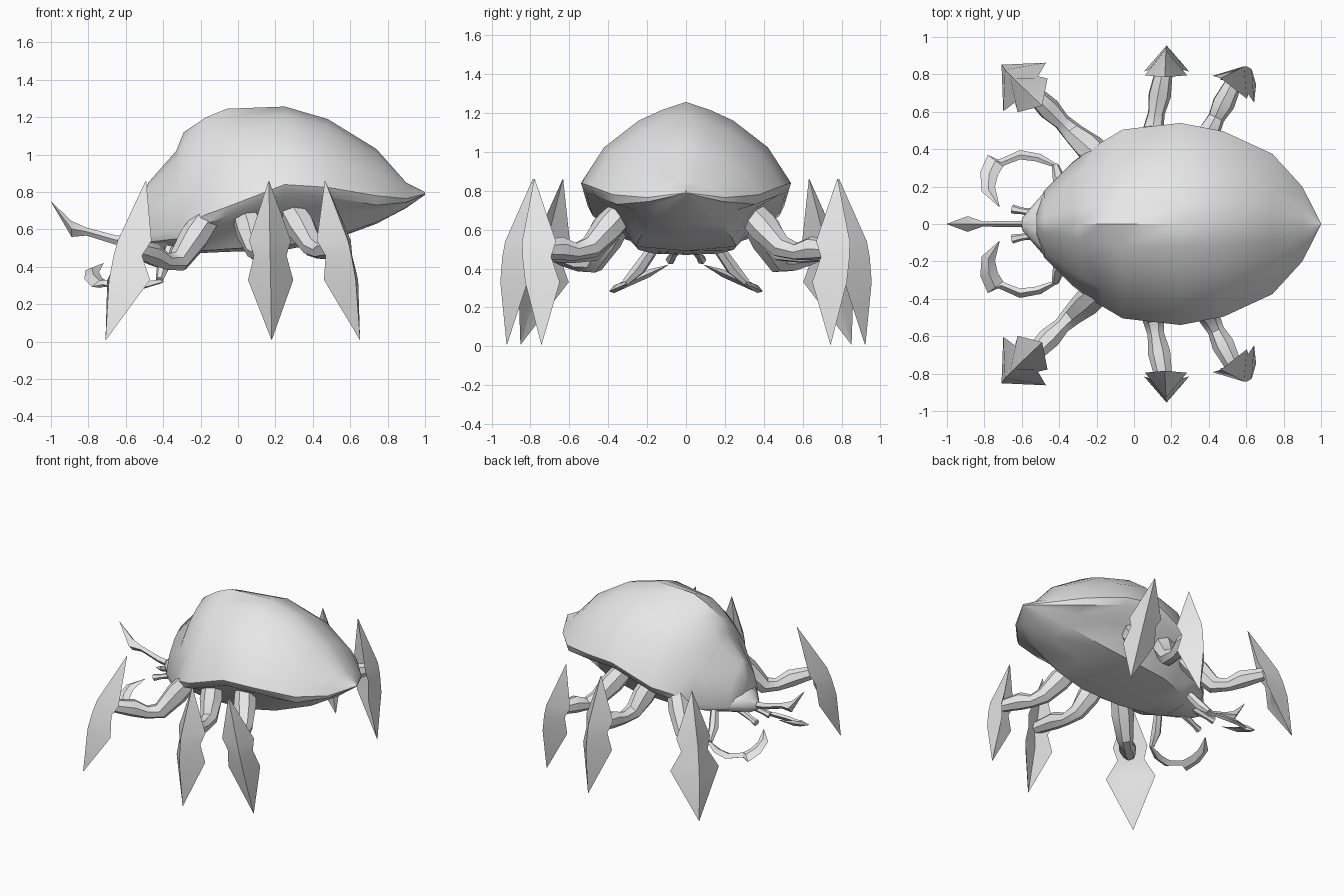
import bpy, bmesh, math
from mathutils import Vector

if "Cube" in bpy.data.objects:
    bpy.data.objects.remove(bpy.data.objects["Cube"])

grey = bpy.data.materials.new("shell grey")
grey.diffuse_color = (0.8, 0.8, 0.8, 1)
grey.use_nodes = True
grey.node_tree.nodes["Principled BSDF"].inputs["Base Color"].default_value = grey.diffuse_color


def loft(name, rings, angle=35):
    """Skin a list of equal-length closed rings and cap both ends."""
    bm = bmesh.new()
    rows = [[bm.verts.new(p) for p in r] for r in rings]
    n = len(rows[0])
    for a, b in zip(rows, rows[1:]):
        for i in range(n):
            j = (i + 1) % n
            bm.faces.new((a[i], a[j], b[j], b[i]))
    bm.faces.new(rows[0])
    bm.faces.new(rows[-1])
    bmesh.ops.remove_doubles(bm, verts=bm.verts, dist=0.0005)
    bmesh.ops.recalc_face_normals(bm, faces=bm.faces)
    me = bpy.data.meshes.new(name)
    bm.to_mesh(me)
    bm.free()
    me.materials.append(grey)
    ob = bpy.data.objects.new(name, me)
    bpy.context.collection.objects.link(ob)
    bpy.ops.object.select_all(action='DESELECT')
    ob.select_set(True)
    bpy.context.view_layer.objects.active = ob
    bpy.ops.object.shade_smooth_by_angle(angle=math.radians(angle))
    return ob


def tube(name, pts, radii, sides=7):
    """Tapered limb through points, one radius each."""
    ps = [Vector(p) for p in pts]
    rings = []
    for i, p in enumerate(ps):
        t = (ps[min(i + 1, len(ps) - 1)] - ps[max(i - 1, 0)]).normalized()
        u = t.cross(Vector((0.1, 0.05, 1))).normalized()
        v = t.cross(u)
        rings.append([p + radii[i] * (u * math.cos(a) + v * math.sin(a))
                      for a in (k * math.tau / sides for k in range(sides))])
    return loft(name, rings, 40)


def flip(pts, s):
    return [(p[0], p[1] * s, p[2]) for p in pts]


SIDES = ((1, "left"), (-1, "right"))

# Body: domed shell, rim lip and belly; stations of x, half width, top, rim, bottom
stations = [
    (-0.52, 0.06, 0.73, 0.60, 0.53), (-0.48, 0.18, 0.85, 0.56, 0.49),
    (-0.33, 0.33, 1.02, 0.60, 0.47), (-0.29, 0.36, 1.12, 0.62, 0.47),
    (-0.17, 0.44, 1.20, 0.68, 0.475), (-0.06, 0.505, 1.245, 0.72, 0.48),
    (0.25, 0.54, 1.257, 0.84, 0.49), (0.48, 0.495, 1.19, 0.825, 0.535),
    (0.74, 0.375, 1.03, 0.78, 0.63), (0.90, 0.20, 0.85, 0.765, 0.715),
    (1.0, 0.003, 0.80, 0.79, 0.785)]
dome = [(0, 1), (0.23, 0.90), (0.45, 0.77), (0.78, 0.44), (1, 0)]
belly = [(0.7, 0.7), (0.48, 0.08), (0, 0)]
rings = []
for x, w, top, rim, bot in stations:
    lip = rim - min(0.05, (rim - bot) * 0.4)
    half = [(w * a, rim + (top - rim) * b) for a, b in dome]
    half.append((w * 0.95, lip))
    half += [(w * a, bot + (lip - bot) * b) for a, b in belly]
    ring = half + [(-y, z) for y, z in reversed(half[1:-1])]
    rings.append([(x, y, z) for y, z in ring])
loft("shell_body", rings, 38)

# Head: tapered ellipses under the front of the shell
rings = []
for x, w, z, h in [(-0.38, 0.22, 0.55, 0.08), (-0.48, 0.17, 0.56, 0.09),
                   (-0.55, 0.09, 0.545, 0.07), (-0.60, 0.03, 0.53, 0.03)]:
    angles = [k * math.tau / 10 for k in range(10)]
    rings.append([(x, w * math.cos(a), z + h * math.sin(a)) for a in angles])
loft("head", rings, 40)

# Horn: thin stalk ending in an upturned arrow blade
rings = []
for x, w, lo, hi in [(-0.50, 0.02, 0.50, 0.55), (-0.66, 0.016, 0.52, 0.57),
                     (-0.81, 0.014, 0.567, 0.61), (-0.89, 0.042, 0.56, 0.645),
                     (-1.0, 0.001, 0.748, 0.75)]:
    m = (lo + hi) / 2
    rings.append([(x, -w, m), (x, 0, hi), (x, w, m), (x, 0, lo)])
loft("horn", rings, 30)

# Pincers: flat crescents swept round a centre, tilted down outwards (angle, outer, inner)
crescent = [(18, 0.225, 0.20), (50, 0.175, 0.125), (90, 0.155, 0.105), (138, 0.155, 0.11),
            (143, 0.215, 0.112), (170, 0.215, 0.12), (198, 0.215, 0.14), (234, 0.186, 0.184)]
for s, side in SIDES:
    rings = []
    for deg, r_out, r_in in crescent:
        a = math.radians(deg)
        t = min(0.02, (r_out - r_in) * 0.4)
        quad = []
        for r, lift in ((r_out, 0), ((r_out + r_in) / 2, t), (r_in, 0), ((r_out + r_in) / 2, -t)):
            y = 0.24 + r * math.sin(a)
            quad.append((-0.61 + r * math.cos(a), y, 0.46 - 0.45 * y + lift))
        rings.append(flip(quad, s))
    loft("pincer_" + side, rings, 30)
    # Pincer root and mouth feeler
    tube("pincer_root_" + side, flip([(-0.36, 0.17, 0.50), (-0.40, 0.24, 0.40),
         (-0.42, 0.31, 0.33)], s), (0.03, 0.035, 0.02), 6)
    tube("feeler_" + side, flip([(-0.48, 0.05, 0.50), (-0.60, 0.07, 0.46),
         (-0.65, 0.08, 0.445)], s), (0.028, 0.018, 0.025), 6)


def limb(name, hip, knee, ankle, s):
    """Thick thigh, pinched knee, swollen shin."""
    h, k, a = Vector(hip), Vector(knee), Vector(ankle)
    pts = [h, h.lerp(k, 0.5), k, k.lerp(a, 0.28) - Vector((0, 0, 0.02)), k.lerp(a, 0.55), a]
    tube(name, flip(pts, s), (0.07, 0.08, 0.06, 0.046, 0.062, 0.045))


# Foot blade profile: z, width share, ridge offset, wing offset
blade = [(0.86, 0.01, 0.003, 0), (0.54, 1, 0.145, 0.01), (0.46, 0.78, 0.16, 0.04),
         (0.33, 1.08, 0.17, 0.03), (0.01, 0.01, 0.138, 0.135)]


def foot(name, facing, reach, lean, slide, width, s):
    """Ridged spear blade facing outwards; slide moves it sideways from top to tip."""
    out = Vector((*facing, 0)).normalized()
    along = Vector((out.y, -out.x, 0))
    rings = []
    for z, share, ridge, wing in blade:
        t = (0.86 - z) / 0.85
        base = reach + lean * t
        c = slide[0] + (slide[1] - slide[0]) * t
        hw = share * (width[0] if z > 0.4 else width[1])
        quad = [(base + ridge, c), (base + wing, c + hw),
                (base + wing + (ridge - wing) * 0.3, c), (base + wing, c - hw)]
        rings.append(flip([out * o + along * q + Vector((0, 0, z)) for o, q in quad], s))
    loft(name, rings, 30)


# Three pairs of legs
for s, side in SIDES:
    limb("front_limb_" + side, (-0.15, 0.33, 0.68), (-0.32, 0.48, 0.43), (-0.56, 0.72, 0.50), s)
    limb("middle_limb_" + side, (0.03, 0.34, 0.70), (0.10, 0.49, 0.49), (0.165, 0.85, 0.50), s)
    limb("rear_limb_" + side, (0.28, 0.31, 0.71), (0.40, 0.49, 0.51), (0.54, 0.77, 0.50), s)
    foot("front_foot_" + side, (-0.75, 0.66), 0.787, 0.17, (0.15, 0.172), (0.12, 0.16), s)
    foot("middle_foot_" + side, (0, 1), 0.785, 0, (0.165, 0.18), (0.112, 0.112), s)
    foot("rear_foot_" + side, (0.56, 0.83), 0.905, -0.06, (-0.05, 0.125), (0.11, 0.102), s)
